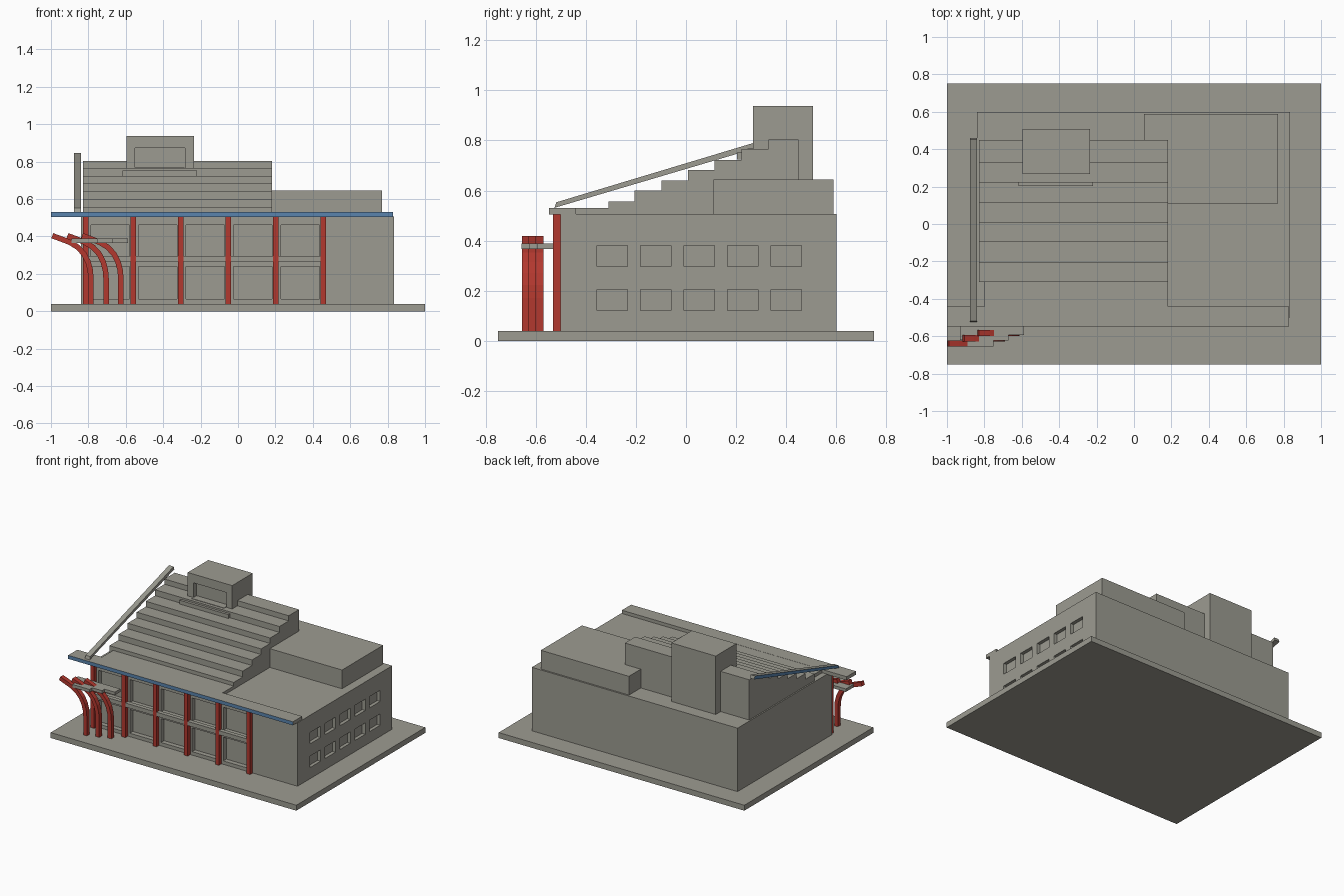
import bpy, bmesh, math
from mathutils import Vector

if "Cube" in bpy.data.objects:
    bpy.data.objects.remove(bpy.data.objects["Cube"])


def material(name, rgb):
    m = bpy.data.materials.new(name)
    m.diffuse_color = (*rgb, 1)
    m.use_nodes = True
    m.node_tree.nodes["Principled BSDF"].inputs["Base Color"].default_value = m.diffuse_color
    return m


STONE = material("stone_grey", (0.335, 0.33, 0.285))
RED = material("column_red", (0.45, 0.04, 0.028))
BLUE = material("trim_blue", (0.10, 0.23, 0.42))


def finish(name, bm, mat):
    bmesh.ops.recalc_face_normals(bm, faces=bm.faces)
    me = bpy.data.meshes.new(name)
    bm.to_mesh(me)
    bm.free()
    me.materials.append(mat)
    ob = bpy.data.objects.new(name, me)
    bpy.context.collection.objects.link(ob)
    return ob


def add_box(bm, x, y, z):
    vs = bmesh.ops.create_cube(bm, size=1)["verts"]
    for v in vs:
        v.co = Vector([(r[0] + r[1]) / 2 + c * (r[1] - r[0])
                       for r, c in zip((x, y, z), v.co)])


def boxes(name, items, mat=STONE):
    bm = bmesh.new()
    for it in items:
        add_box(bm, *it)
    return finish(name, bm, mat)


def prism(name, pts, axis, lo, hi, mat=STONE):
    """Extrude a 2D outline along the given axis (0 x, 1 y, 2 z)."""
    bm = bmesh.new()

    def place(p, t):
        c = list(p)
        c.insert(axis, t)
        return bm.verts.new(c)
    a = [place(p, lo) for p in pts]
    b = [place(p, hi) for p in pts]
    bm.faces.new(a)
    bm.faces.new(b[::-1])
    for i in range(len(pts)):
        j = (i + 1) % len(pts)
        bm.faces.new((a[i], a[j], b[j], b[i]))
    return finish(name, bm, mat)


def paint(ob, mat, direction):
    """Give faces pointing along the direction a second colour."""
    ob.data.materials.append(mat)
    for p in ob.data.polygons:
        if p.normal.dot(Vector(direction)) > 0.9:
            p.material_index = 1


def carve(ob, items):
    cutter = boxes("recess_cutter", items)
    cutter.hide_render = True
    mod = ob.modifiers.new("recess", 'BOOLEAN')
    mod.operation = 'DIFFERENCE'
    mod.solver = 'EXACT'
    mod.object = cutter
    bpy.context.view_layer.update()
    dg = bpy.context.evaluated_depsgraph_get()
    me = bpy.data.meshes.new_from_object(ob.evaluated_get(dg))
    ob.modifiers.clear()
    ob.data = me
    bpy.data.objects.remove(cutter)


# Ground plinth and main hall with recessed windows
boxes("plinth", [((-1, 1), (-0.75, 0.75), (0, 0.04))])
hall = boxes("main_hall", [((-0.84, 0.835), (-0.5, 0.6), (0.04, 0.507))])
column_x = [-0.815 + 0.254 * i for i in range(6)]
recesses = []
for cx in column_x[:-1]:
    for z in ((0.065, 0.24), (0.29, 0.46)):
        recesses.append(((cx + 0.03, cx + 0.236), (-0.6, -0.465), z))
for i in range(5):
    y = -0.355 + 0.1735 * i
    for z in ((0.122, 0.206), (0.297, 0.38)):
        recesses.append(((0.81, 0.9), (y, y + 0.122), z))
carve(hall, recesses)

# Front columns and the rail between floors
boxes("front_columns", [((c - 0.015, c + 0.015), (-0.53, -0.498), (0.04, 0.506))
                        for c in column_x], RED)
boxes("floor_rail", [((a + 0.015, b - 0.015), (-0.53, -0.499), (0.265, 0.295))
                     for a, b in zip(column_x, column_x[1:])])

# Roof canopy with coloured front edge
canopy = boxes("roof_canopy", [((-1, 0.83), (-0.547, -0.44), (0.505, 0.531))])
paint(canopy, BLUE, (0, -1, 0))

# Stepped roof
step_y = [-0.31, -0.205, -0.097, 0.008, 0.113, 0.222, 0.33]
step_z = [0.557, 0.60, 0.641, 0.682, 0.722, 0.765, 0.803]
outline = [(0.45, 0.50), (-0.31, 0.50)]
for i, (y, z) in enumerate(zip(step_y, step_z)):
    outline += [(y, z), (step_y[i + 1] if i < 6 else 0.45, z)]
prism("stepped_roof", outline, 0, -0.83, 0.182)
boxes("lowest_step", [((-0.80, 0.182), (-0.44, -0.31), (0.50, 0.53))])

# Tower with recessed panel, sill and ledge
tower = boxes("tower", [((-0.597, -0.235), (0.268, 0.507), (0.50, 0.937))])
carve(tower, [((-0.55, -0.283), (0.2, 0.305), (0.765, 0.873))])
boxes("tower_sill", [((-0.55, -0.285), (0.245, 0.275), (0.74, 0.768))])
boxes("tower_ledge", [((-0.617, -0.22), (0.203, 0.23), (0.724, 0.752))])

# Rear roof block
boxes("rear_block", [((0.053, 0.77), (0.11, 0.588), (0.50, 0.645))])

# Sloping side beam with coloured outer face
beam = prism("sloping_beam", [(-0.525, 0.531), (-0.518, 0.553), (0.452, 0.845),
                              (0.459, 0.822)], 0, -0.878, -0.84)
paint(beam, BLUE, (-1, 0, 0))

# Curved entrance ribs: a swept band in the xz plane
center = [(0, 0.04), (0, 0.17), (-0.004, 0.22), (-0.016, 0.265), (-0.038, 0.307),
          (-0.07, 0.342), (-0.112, 0.368), (-0.155, 0.385), (-0.207, 0.404)]
left, right = [], []
for i, p in enumerate(center):
    a = Vector(center[max(i - 1, 0)])
    b = Vector(center[min(i + 1, len(center) - 1)])
    d = (b - a).normalized()
    n = Vector((-d.y, d.x)) * 0.0145
    left.append(Vector(p) + n)
    right.append(Vector(p) - n)
band = left + right[::-1]
for i, (bx, y0, y1) in enumerate([(-0.786, -0.655, -0.622), (-0.705, -0.628, -0.594),
                                  (-0.626, -0.6, -0.568)]):
    prism(f"entrance_rib_{i + 1}", [(p.x + bx, p.y) for p in band], 1, y0, y1, RED)

# Stepped entrance canopy
prism("entrance_canopy", [(-0.93, -0.53), (-0.587, -0.53), (-0.587, -0.594),
                          (-0.67, -0.594), (-0.67, -0.624), (-0.75, -0.624),
                          (-0.75, -0.656), (-0.89, -0.656), (-0.89, -0.62),
                          (-0.93, -0.62)], 2, 0.366, 0.388)
